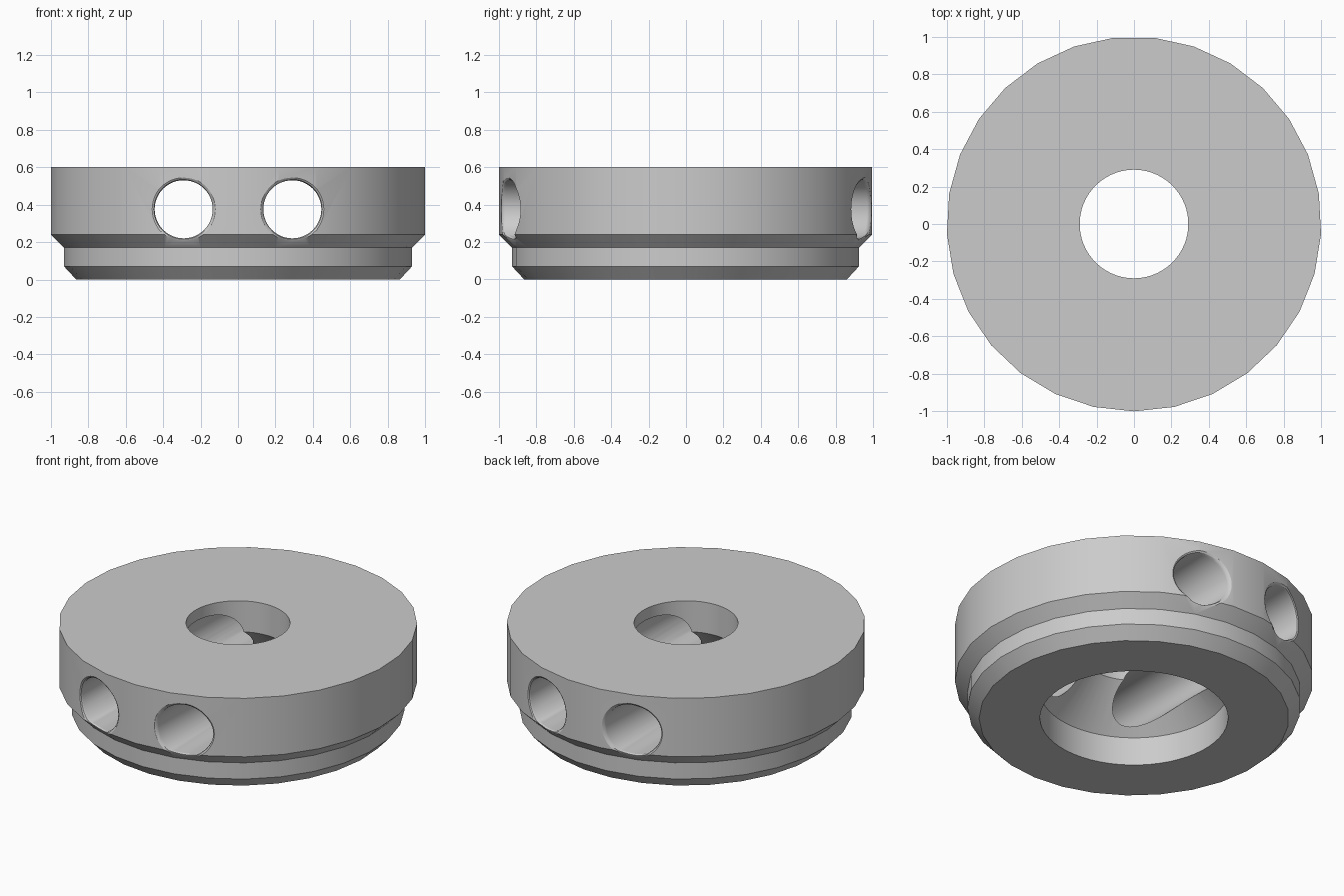
import bpy, bmesh
from math import sin, cos, pi, atan2, hypot

if "Cube" in bpy.data.objects:
    bpy.data.objects.remove(bpy.data.objects["Cube"])

SIDES = 29                      # outer facets, one corner facing the front
HOLE_X, HOLE_Z, HOLE_R = 0.29, 0.375, 0.155


def loft(name, rings):
    """Closed solid from a list of equal-length point rings."""
    bm = bmesh.new()
    rows = [[bm.verts.new(p) for p in ring] for ring in rings]
    n = len(rows[0])
    for a, b in zip(rows, rows[1:]):
        for i in range(n):
            j = (i + 1) % n
            bm.faces.new((a[i], a[j], b[j], b[i]))
    bm.faces.new(rows[0][::-1])
    bm.faces.new(rows[-1])
    bmesh.ops.recalc_face_normals(bm, faces=bm.faces)
    mesh = bpy.data.meshes.new(name)
    bm.to_mesh(mesh)
    bm.free()
    obj = bpy.data.objects.new(name, mesh)
    bpy.context.collection.objects.link(obj)
    return obj


def lathe(name, profile, n):
    return loft(name, [[(r * cos(2 * pi * i / n - pi / 2), r * sin(2 * pi * i / n - pi / 2), z)
                        for i in range(n)] for r, z in profile])


def surface_y(x, z):
    """Distance in y from the centre plane to the collar's outer wall."""
    rad = 1.0 if z > 0.24 else 0.93 + max(z - 0.17, 0)
    return (rad * rad - x * x) ** 0.5


def facet_y(x, z, side):
    y = surface_y(x, z)
    step = 2 * pi / SIDES
    a = (atan2(side * y, x) + pi / 2) % step - step / 2
    return y * cos(step / 2) / cos(a)


def hole_cutter(name, cx, n=48):
    """Cross hole with a small rounded mouth that follows the wall."""
    def ring(r, side, depth=None):
        pts = []
        for i in range(n):
            t = 2 * pi * i / n
            x, z = cx + r * cos(t), HOLE_Z + r * sin(t)
            y = 1.2 if depth is None else facet_y(x, z, side) + depth
            pts.append((x, side * y, z))
        return pts
    lip = [(0.002, 0), (0.006, -0.007), (0.017, 0.001)]
    lip = [(0.0, -0.02), (0.005, -0.007), (0.016, 0.001)]
    half = lambda s: [ring(HOLE_R + dr, s, d) for dr, d in lip] + [ring(HOLE_R + 0.016, s)]
    return loft(name, half(-1)[::-1] + half(1))


# stepped collar body
collar = lathe("collar", [(0.865, 0), (0.93, 0.07), (0.93, 0.17), (1, 0.24), (1, 0.6)], SIDES)

# stepped centre bore with a conical seat, and the two cross holes
cutters = [lathe("bore_cutter", [(0.525, -0.1), (0.525, 0.175), (0.29, 0.41), (0.29, 0.7)], 58),
           hole_cutter("left_hole_cutter", -HOLE_X),
           hole_cutter("right_hole_cutter", HOLE_X)]

bpy.context.view_layer.objects.active = collar
collar.select_set(True)
for c in cutters:
    c.hide_render = True
    mod = collar.modifiers.new(c.name, 'BOOLEAN')
    mod.operation = 'DIFFERENCE'
    mod.solver = 'EXACT'
    mod.object = c
    bpy.ops.object.modifier_apply(modifier=mod.name)
for c in cutters:
    bpy.data.objects.remove(c, do_unlink=True)

bpy.ops.object.shade_smooth_by_angle(angle=pi / 6)
